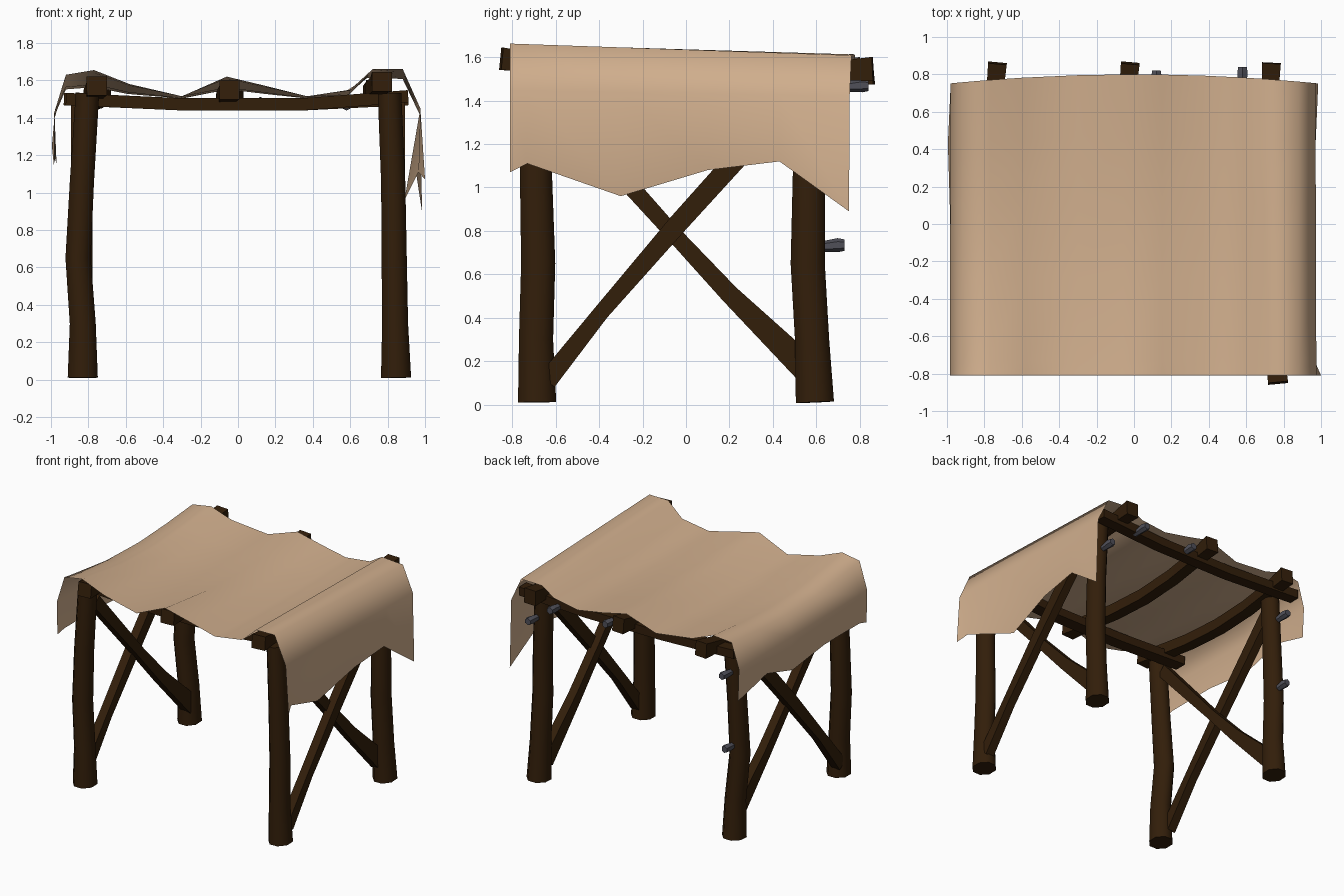
import bpy, math
from mathutils import Vector

if "Cube" in bpy.data.objects:
    bpy.data.objects.remove(bpy.data.objects["Cube"])


def material(name, rgb):
    m = bpy.data.materials.new(name)
    m.diffuse_color = (*rgb, 1)
    m.use_nodes = True
    m.node_tree.nodes["Principled BSDF"].inputs["Base Color"].default_value = m.diffuse_color
    return m


WOOD = material("dark wood", (0.032, 0.013, 0.003))
HIDE = material("tan hide", (0.64, 0.43, 0.27))
IRON = material("grey iron", (0.08, 0.08, 0.10))


def make(name, verts, faces, mat, angle):
    me = bpy.data.meshes.new(name)
    me.from_pydata(verts, [], faces)
    me.materials.append(mat)
    ob = bpy.data.objects.new(name, me)
    bpy.context.collection.objects.link(ob)
    bpy.ops.object.select_all(action='DESELECT')
    ob.select_set(True)
    bpy.context.view_layer.objects.active = ob
    bpy.ops.object.shade_smooth_by_angle(angle=math.radians(angle))
    return ob


def sweep(name, pts, sizes, ref, mat=WOOD, sides=4, angle=35):
    """Sweep a section with half sizes (a, b) along pts; b lies towards ref."""
    pts = [Vector(p) for p in pts]
    n = len(pts)
    verts = []
    k = 1 / math.cos(math.pi / 4) if sides == 4 else 1
    for i, p in enumerate(pts):
        t = (pts[min(i + 1, n - 1)] - pts[max(i - 1, 0)]).normalized()
        u = t.cross(Vector(ref)).normalized()
        v = u.cross(t)
        a, b = sizes[i] if isinstance(sizes, list) else sizes
        for s in range(sides):
            w = 2 * math.pi * (s + 0.5) / sides
            verts.append(p + u * a * k * math.cos(w) + v * b * k * math.sin(w))
    faces = [(i * sides + s, i * sides + (s + 1) % sides,
              (i + 1) * sides + (s + 1) % sides, (i + 1) * sides + s)
             for i in range(n - 1) for s in range(sides)]
    faces += [tuple(reversed(range(sides))), tuple(range((n - 1) * sides, n * sides))]
    return make(name, verts, faces, mat, angle)


# Four crooked posts: (x, y) centre line at five heights
HEIGHTS = [.012, 0.3, 0.65, 1.05, 1.53]
RADII = [(.087, .095), (.075, .085), (.073, .085), (.07, .08), (.068, .075)]
LEFT, RIGHT = [-.83, -.83, -.855, -.835, -.805], [.845, .84, .835, .83, .81]
FRONT, BACK = [-.685, -.69, -.68, -.69, -.69], [.593, .58, .56, .565, .575]
for sx, xs in (("left", LEFT), ("right", RIGHT)):
    for sy, ys in (("front", FRONT), ("back", BACK)):
        sweep(f"{sy}_{sx}_post", list(zip(xs, ys, HEIGHTS)), RADII, (0, 1, 0), sides=8, angle=50)

# Crossed braces on both sides, the one rising to the front lying inside
for side, sx in (("left", -1), ("right", 1)):
    out, inn = sx * .86, sx * .81
    sweep(f"{side}_brace_rising_back",
          [(out, -.64, .11), (out, -.39, .425), (out, -.04, .83), (out, .52, 1.45)],
          [(.035, .045), (.033, .036), (.033, .045), (.033, .05)], (0, -1, 1))
    sweep(f"{side}_brace_rising_front",
          [(inn, .57, .15), (inn, .2, .51), (inn, -.07, .80), (inn, -.62, 1.41)],
          [(.035, .065), (.033, .043), (.033, .036), (.033, .045)], (0, 1, 1))

# Long beams across the front and back
sweep("front_beam", [(-.92, -.57, 1.50), (-.3, -.57, 1.472), (.35, -.57, 1.472), (.91, -.57, 1.515)],
      (.05, .033), (0, 0, 1))
sweep("back_beam", [(-.93, .70, 1.50), (-.3, .69, 1.472), (.35, .69, 1.472), (.91, .70, 1.50)],
      (.045, .033), (0, 0, 1))

# Roof rails running front to back, slightly bowed
for name, a, b, sag in (("left", (-.755, -.80, 1.57), (-.73, .86, 1.53), .06),
                        ("middle", (-.045, -.80, 1.55), (-.02, .86, 1.53), .06),
                        ("right", (.77, -.85, 1.592), (.735, .86, 1.545), .04)):
    a, b = Vector(a), Vector(b)
    pts = [a.lerp(b, t) - Vector((.04, 0, sag)) * math.sin(math.pi * t)
           for t in (0, .1, .3, .5, .7, .9, 1)]
    sizes = [(.054, .052)] + [(.045, .042)] * 5 + [(.05, .056)]
    sweep(f"{name}_roof_rail", pts, sizes, (0, 0, 1))

# Iron pegs sticking out at the back
for i, (x, y, z) in enumerate([(-.84, .62, .73), (-.83, .64, 1.30), (.83, .64, 1.28),
                               (.12, .71, 1.475), (.58, .73, 1.465)]):
    sweep(f"peg_{i + 1}", [(x, y - .03, z - .005), (x, y + .08, z + .005), (x, y + .11, z + .005)],
          [(.02, .02), (.032, .032), (.026, .026)], (0, 0, 1), IRON, sides=6)

# Hide sheet: front and back profiles blended along y, with ragged side flaps
FRONT_EDGE = [(-.985, 1.42), (-.92, 1.63), (-.77, 1.655), (-.58, 1.58), (-.3, 1.515), (-.06, 1.62),
              (.15, 1.57), (.37, 1.515), (.6, 1.55), (.72, 1.66), (.88, 1.662), (.975, 1.45)]
BACK_EDGE = [(-.98, 1.40), (-.92, 1.595), (-.77, 1.615), (-.6, 1.55), (-.3, 1.515), (-.05, 1.60),
             (.15, 1.555), (.37, 1.515), (.58, 1.545), (.69, 1.612), (.88, 1.608), (.97, 1.42)]
# rows: y, left flap (x, z), right flap (x, z)
ROWS = [(-.81, -.98, 1.17, 1.0, 1.07), (-.73, -.975, 1.19, .965, 1.11), (-.3, -.975, 1.19, .89, .96),
        (.1, -.985, 1.15, .93, 1.08), (.43, -.995, 1.25, .95, 1.12), (.75, -.97, 1.15, .985, .89)]
verts, faces = [], []
cols = len(FRONT_EDGE) + 2
for y, lx, lz, rx, rz in ROWS:
    t = (y + .81) / 1.56
    verts.append((lx, y, lz))
    for (x0, z0), (x1, z1) in zip(FRONT_EDGE, BACK_EDGE):
        x = x0 + (x1 - x0) * t
        z = z0 + (z1 - z0) * t
        if x < .65:   # ridges sag with the rails, the right one stays taut
            z -= .5 * max(0, z - 1.49) * math.sin(math.pi * t)
        bulge = max(0, 1 - x * x) * .05 * t   # back edge bows outward
        verts.append((x, y + bulge, z))
    verts.append((rx, y, rz))
for r in range(len(ROWS) - 1):
    for c in range(cols - 1):
        i = r * cols + c
        faces.append((i, i + 1, i + 1 + cols, i + cols))
make("hide_canopy", verts, faces, HIDE, 180)
